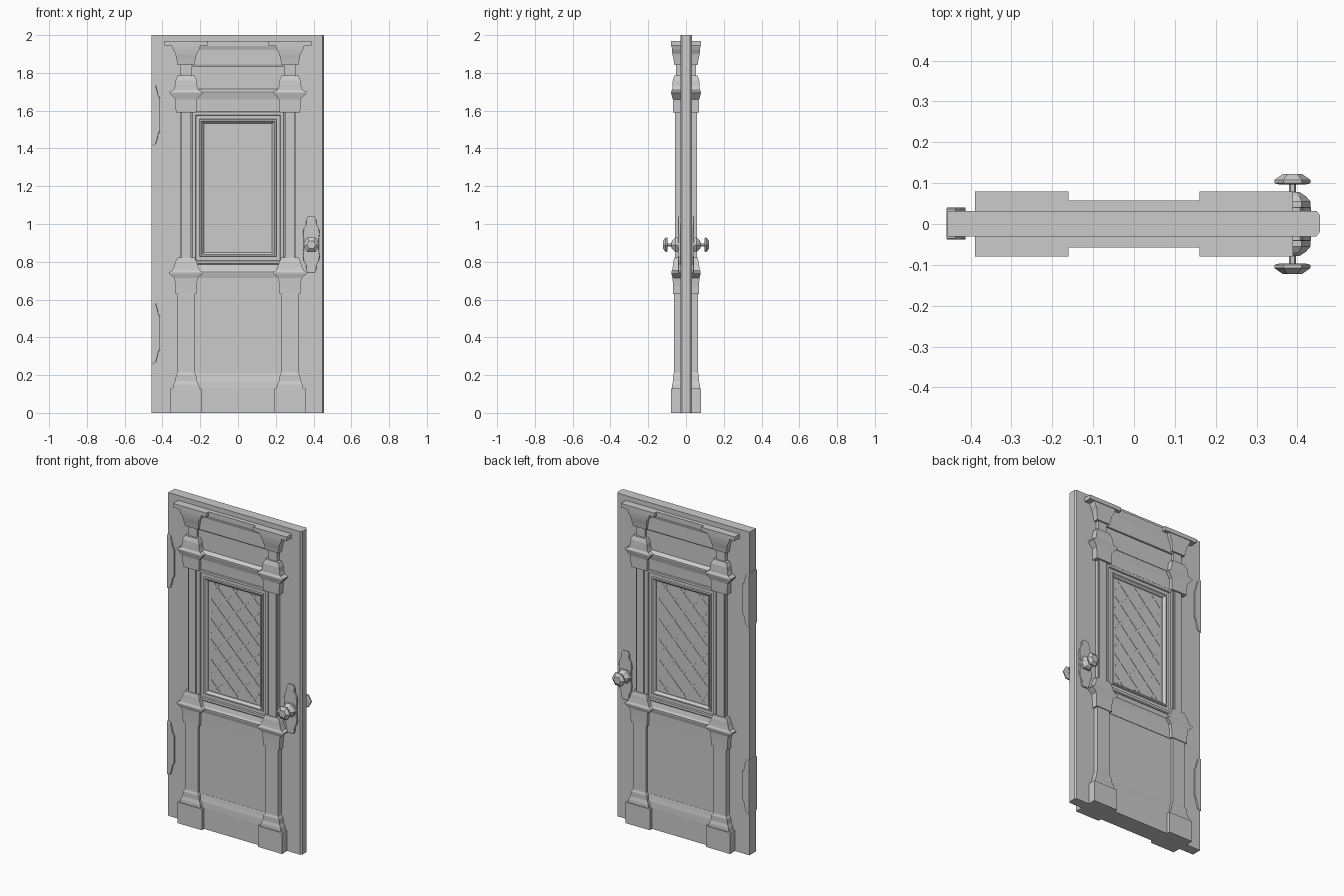
import bpy, bmesh, math
from mathutils import Vector

cube = bpy.data.objects.get("Cube")
if cube:
    bpy.data.objects.remove(cube, do_unlink=True)

grey = bpy.data.materials.new("plain grey")
grey.use_nodes = True
GREY = (0.6, 0.6, 0.6, 1)
grey.diffuse_color = GREY
grey.node_tree.nodes["Principled BSDF"].inputs["Base Color"].default_value = GREY


def finish(name, bm):
    bmesh.ops.recalc_face_normals(bm, faces=bm.faces)
    mesh = bpy.data.meshes.new(name)
    bm.to_mesh(mesh)
    bm.free()
    mesh.materials.append(grey)
    obj = bpy.data.objects.new(name, mesh)
    bpy.context.collection.objects.link(obj)
    return obj


def loft(name, rings, closed=False):
    """Skin a list of equally long point rings; closed joins last to first."""
    bm = bmesh.new()
    loops = [[bm.verts.new(p) for p in ring] for ring in rings]
    pairs = list(zip(loops, loops[1:])) + ([(loops[-1], loops[0])] if closed else [])
    for a, b in pairs:
        for i in range(len(a)):
            j = (i + 1) % len(a)
            bm.faces.new((a[i], a[j], b[j], b[i]))
    if not closed:
        bm.faces.new(loops[0])
        bm.faces.new(loops[-1])
    return finish(name, bm)


def column(name, cx, profile):
    """Rectangular tower from (z, half width, half depth) levels."""
    signs = ((-1, -1), (1, -1), (1, 1), (-1, 1))
    return loft(name, [[(cx + sx * w, sy * d, z) for sx, sy in signs]
                       for z, w, d in profile])


def beam(name, half, profile):
    return column(name, 0, [(z, half, d) for z, d in profile])


def plate(name, outline, levels):
    """Outline in x, z carried along y; levels give (y, scale about centre)."""
    cx = sum(p[0] for p in outline) / len(outline)
    cz = sum(p[1] for p in outline) / len(outline)
    return loft(name, [[(cx + (x - cx) * s, y, cz + (z - cz) * s)
                        for x, z in outline] for y, s in levels])


# Door leaf with a bevelled closing edge
leaf = [(-.457, -.03), (.447, -.03), (.455, -.02), (.455, .022), (.447, .032), (-.457, .032)]
loft("door_leaf", [[(x, y, z) for x, y in leaf] for z in (0, 2)])

# Pilasters, each with base, shaft, middle capital, upper shaft and top capital
base = [(0, .083, .08), (.13, .083, .08), (.13, .071, .074), (.15, .067, .073),
        (.17, .058, .068), (.2, .053, .068), (.215, .044, .063)]
middle = [(.63, .044, .063), (.63, .055, .068), (.67, .056, .069), (.715, .062, .071),
          (.738, .09, .078), (.745, .09, .078), (.755, .073, .073), (.775, .064, .07),
          (.8, .056, .067), (.822, .046, .062), (.822, .032, .05)]
upper = [(1.59, .032, .05), (1.59, .054, .068), (1.66, .057, .07), (1.693, .087, .079),
         (1.7, .087, .079), (1.71, .066, .073), (1.73, .059, .072),
         (1.76, .056, .07), (1.785, .045, .062), (1.785, .03, .052)]
top = [(1.843, .03, .052), (1.843, .045, .062), (1.87, .05, .066), (1.9, .056, .072),
       (1.925, .07, .075), (1.945, .077, .076), (1.945, .114, .08), (1.97, .114, .08)]
for side, cx in (("right", -.275), ("left", .275)):
    column(side + "_pilaster", cx, base + middle + upper + top)
    column(side + "_pilaster_face", cx, [(.81, .025, .058), (1.6, .025, .058)])

# Rails running between the pilasters
beam("bottom_rail", .25, [(0, .058), (.13, .058), (.165, .056), (.185, .052), (.21, .048)])
beam("lower_panel", .25, [(.2, .047), (.64, .047)])
beam("middle_rail", .25, [(.63, .05), (.715, .051), (.738, .057), (.745, .057),
                          (.755, .05), (.785, .042)])
beam("upper_rail", .25, [(1.595, .047), (1.66, .049), (1.693, .057), (1.7, .057),
                         (1.71, .046), (1.715, .037)])
beam("frieze_panel", .25, [(1.7, .036), (1.85, .036)])
beam("top_rail", .25, [(1.835, .036), (1.835, .046), (1.845, .05), (1.92, .05),
                       (1.943, .057), (1.97, .057)])

# Window: moulded frame, diagonal lattice
FRAME = [(0, .03), (0, .046), (.005, .051), (.02, .051), (.023, .043), (.042, .043),
         (.045, .05), (.053, .05), (.065, .036), (.065, .03)]
W, Z0, Z1 = .245, .785, 1.597


def window(side, s):
    loft(side + "_window_frame",
         [[(-W + o, s * y, Z0 + o), (W - o, s * y, Z0 + o),
           (W - o, s * y, Z1 - o), (-W + o, s * y, Z1 - o)] for o, y in FRAME],
        closed=True)
    half, low, high = W - .08, Z0 + .075, Z1 - .075
    bm = bmesh.new()
    for slope in (1, -1):
        c = low - half + .06
        while c < high + half:
            # Clip the line z = c + slope * x to the pane
            ends = sorted(((low - c) / slope, (high - c) / slope))
            a, b = max(-half, ends[0]), min(half, ends[1])
            if b - a > .02:
                n = Vector((-slope, 0, 1)).normalized() * .005
                pa, pb = (Vector((x, s * .0325, c + slope * x)) for x in (a, b))
                bm.faces.new([bm.verts.new(p) for p in (pa - n, pb - n, pb + n, pa + n)])
            c += .125
    lattice = finish(side + "_window_lattice", bm)
    solid = lattice.modifiers.new("thickness", "SOLIDIFY")
    solid.thickness = .003
    solid.offset = 0


# Knob sets: shaped backplate, boss, spindle and six-sided knob
KX, KZ = .388, .89
half_plate = [(.018, .15), (.026, .135), (.028, .108), (.04, .085), (.045, .06), (.04, .03)]
right_edge = half_plate + [(x, -z) for x, z in reversed(half_plate)]
outline = [(KX + x, KZ + z) for x, z in right_edge]
outline += [(KX - x, KZ + z) for x, z in reversed(right_edge)]


def hexagon(r):
    return [(KX + r * math.cos(i * math.pi / 3), KZ + r * math.sin(i * math.pi / 3))
            for i in range(6)]


for side, s in (("front", -1), ("back", 1)):
    window(side, s)
    plate(side + "_knob_plate", outline, [(s * .028, 1), (s * .04, 1), (s * .042, .96)])
    plate(side + "_knob_boss", hexagon(.044),
          [(s * .04, 1), (s * .055, 1), (s * .068, .75), (s * .078, .4)])
    plate(side + "_knob_spindle", hexagon(.009), [(s * .07, 1), (s * .1, 1)])
    plate(side + "_knob", hexagon(.044),
          [(s * .097, .75), (s * .1, 1), (s * .108, 1), (s * .122, .55)])

# Hinges wrapped round the hanging edge
half_hinge = [(0, .168), (.022, .16), (.034, .12), (.036, .105), (.047, .085)]
for name, cz in (("lower_hinge", .423), ("upper_hinge", 1.578)):
    edge = half_hinge + [(x, -z) for x, z in reversed(half_hinge)]
    plate(name, [(-.459 + x, cz + z) for x, z in edge],
          [(-.038, .96), (-.035, 1), (.037, 1), (.04, .96)])
